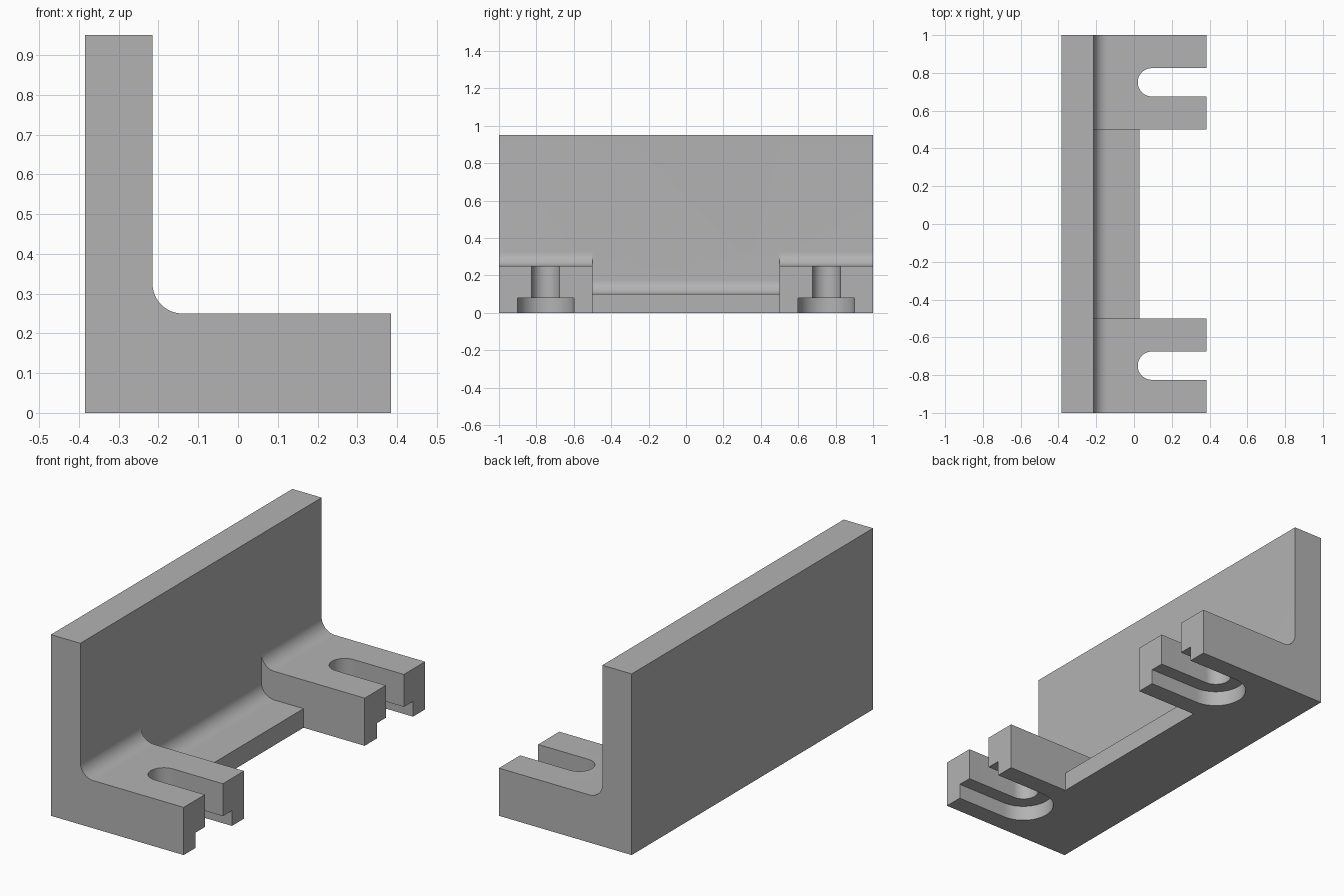
import bpy, bmesh, math
from mathutils import Vector

cube = bpy.data.objects.get("Cube")
if cube:
    bpy.data.objects.remove(cube, do_unlink=True)

BACK, WALL, FRONT, LIP = -0.385, -0.215, 0.385, 0.03
FOOT_TOP, LEDGE_TOP, WALL_TOP = 0.25, 0.10, 0.95
FILLET = 0.075
SLOT_X, SLOT_Y = 0.095, 0.75

gray = bpy.data.materials.new("plain gray")
gray.use_nodes = True
gray.diffuse_color = (0.45, 0.45, 0.45, 1)
gray.node_tree.nodes["Principled BSDF"].inputs["Base Color"].default_value = (0.45, 0.45, 0.45, 1)


def arc(cx, cy, r, start, end, steps):
    angles = [math.radians(start + (end - start) * i / steps) for i in range(steps + 1)]
    return [(cx + r * math.cos(a), cy + r * math.sin(a)) for a in angles]


def prism(name, points, depth):
    """Extrude a closed outline of 3D points along the depth vector."""
    bm = bmesh.new()
    face = bm.faces.new([bm.verts.new(p) for p in points])
    ext = bmesh.ops.extrude_face_region(bm, geom=[face])
    moved = [g for g in ext["geom"] if isinstance(g, bmesh.types.BMVert)]
    bmesh.ops.translate(bm, verts=moved, vec=Vector(depth))
    bmesh.ops.recalc_face_normals(bm, faces=bm.faces)
    mesh = bpy.data.meshes.new(name)
    bm.to_mesh(mesh)
    bm.free()
    mesh.materials.append(gray)
    obj = bpy.data.objects.new(name, mesh)
    bpy.context.collection.objects.link(obj)
    return obj


def along_y(name, outline, half):
    return prism(name, [(x, -half, z) for x, z in outline], (0, 2 * half, 0))


def inner_corner(floor):
    """Rounded corner running from the wall down to the floor."""
    return arc(WALL + FILLET, floor + FILLET, FILLET, 180, 270, 12)


def cut(target, cutter):
    cutter.hide_render = True
    mod = target.modifiers.new("cut", "BOOLEAN")
    mod.operation = "DIFFERENCE"
    mod.solver = "EXACT"
    mod.object = cutter
    bpy.context.view_layer.objects.active = target
    bpy.ops.object.modifier_apply(modifier=mod.name)
    bpy.data.objects.remove(cutter, do_unlink=True)


# L-shaped bracket body
bracket = along_y("bracket", [(BACK, 0), (FRONT, 0), (FRONT, FOOT_TOP)]
                  + inner_corner(FOOT_TOP)[::-1]
                  + [(WALL, WALL_TOP), (BACK, WALL_TOP)], 1.0)

# Lowered ledge between the two feet
cut(bracket, along_y("ledge_cutter", [(WALL, 1.2)] + inner_corner(LEDGE_TOP)
                     + [(LIP, LEDGE_TOP), (LIP, -0.2), (0.6, -0.2), (0.6, 1.2)], 0.5))

# Open bolt slots, wider on the underside
for side in (-1, 1):
    for radius, top in ((0.15, 0.08), (0.075, 0.5)):
        y = side * SLOT_Y
        outline = ([(0.6, y + radius)] + arc(SLOT_X, y, radius, 90, 270, 24)
                   + [(0.6, y - radius)])
        cut(bracket, prism("slot_cutter", [(px, py, -0.2) for px, py in outline],
                           (0, 0, top + 0.2)))

# Smooth curved surfaces, crisp edges
bpy.ops.object.select_all(action="DESELECT")
bracket.select_set(True)
bpy.context.view_layer.objects.active = bracket
bpy.ops.object.shade_smooth_by_angle(angle=math.radians(30))
